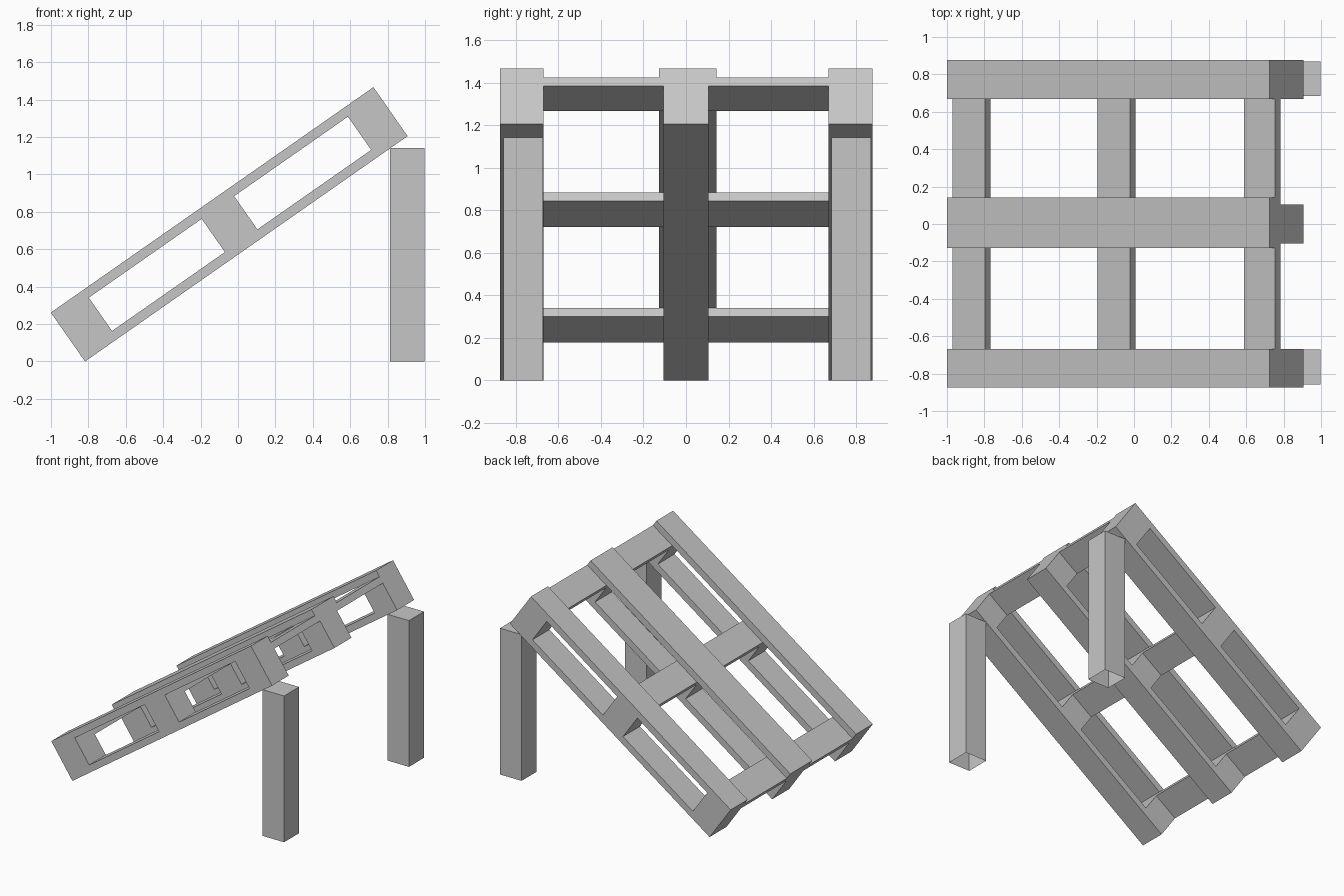
import bpy
import bmesh
from math import atan2
from mathutils import Matrix, Vector

cube = bpy.data.objects.get("Cube")
if cube:
    bpy.data.objects.remove(cube, do_unlink=True)

# One plain grey for everything
grey = bpy.data.materials.new("plain grey")
grey.use_nodes = True
colour = (0.565, 0.565, 0.565, 1)
grey.diffuse_color = colour
grey.node_tree.nodes["Principled BSDF"].inputs["Base Color"].default_value = colour


def box(name, xs, ys, zs, matrix=Matrix(), open_bottom=False):
    """Box between the given limits, placed by a matrix."""
    bm = bmesh.new()
    bmesh.ops.create_cube(bm, size=1)
    for v in bm.verts:
        v.co = Vector([lo + (hi - lo) * (c + 0.5)
                       for c, (lo, hi) in zip(v.co, (xs, ys, zs))])
    if open_bottom:
        bm.normal_update()
        under = [f for f in bm.faces if f.normal.z < -0.9]
        bmesh.ops.delete(bm, geom=under, context='FACES_ONLY')
    mesh = bpy.data.meshes.new(name)
    bm.to_mesh(mesh)
    bm.free()
    mesh.materials.append(grey)
    obj = bpy.data.objects.new(name, mesh)
    obj.matrix_world = matrix
    bpy.context.collection.objects.link(obj)
    return obj


# Pallet measurements, along its own slope
LENGTH, THICK, BOARD = 2.104, 0.319, 0.051
slope = atan2(1.205, 1.725)
tilt = Matrix.Translation((-0.818, 0, 0)) @ Matrix.Rotation(-slope, 4, 'Y')
stations = {"low": (0, 0.212), "middle": (0.948, 1.16), "high": (1.902, LENGTH)}
top = (THICK - BOARD, THICK)
cross = (THICK - 2 * BOARD, THICK - BOARD)
bottom = (0, BOARD)

# Side runners: two boards held apart by three blocks
sides = {"right": (-0.875, -0.669), "left": (0.669, 0.878)}
for side, ys in sides.items():
    box(side + "_top_board", (0, LENGTH), ys, top, tilt)
    box(side + "_bottom_board", (0, LENGTH), ys, bottom, tilt)
    for place, xs in stations.items():
        box(f"{side}_{place}_block", xs, ys, (BOARD, THICK - BOARD), tilt)

# Centre runner with a wider top board
box("centre_top_board", (0, LENGTH), (-0.128, 0.143), top, tilt)
box("centre_bottom_board", (0, LENGTH), (-0.105, 0.105), bottom, tilt)

# Cross boards just under the top boards, with the centre blocks below them
for place, xs in stations.items():
    box(place + "_cross_board", xs, (-0.669, 0.669), cross, tilt)
    box(f"centre_{place}_block", xs, (-0.105, 0.105), (BOARD, cross[0]), tilt)

# Upright legs under the raised end, open underneath
for side, ys in {"right": (-0.857, -0.672), "left": (0.684, 0.869)}.items():
    box(side + "_leg", (0.812, 0.998), ys, (0, 1.142), open_bottom=True)
